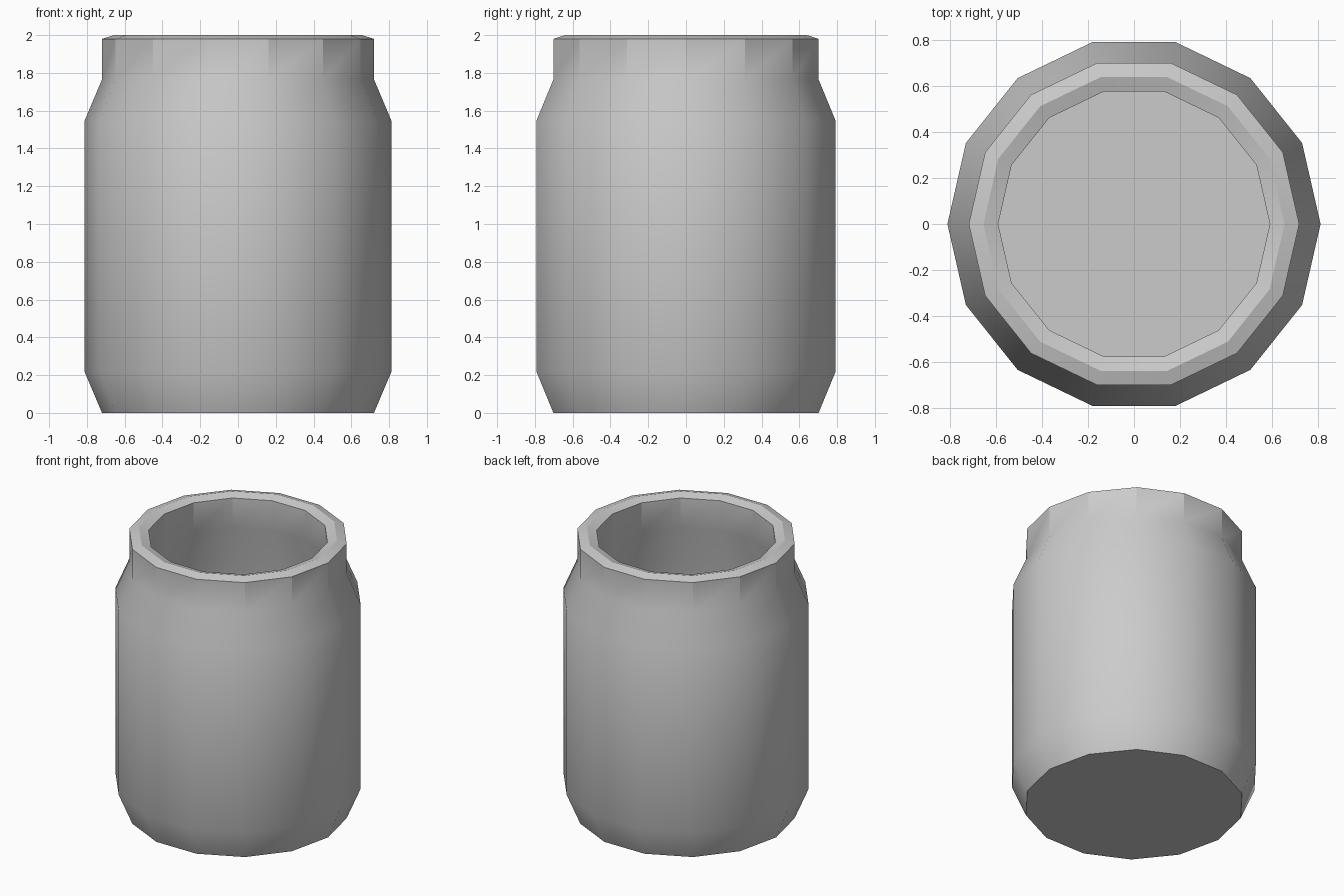
import bpy, bmesh, math

if "Cube" in bpy.data.objects:
    bpy.data.objects.remove(bpy.data.objects["Cube"])

SIDES = 14

# Jar profile (radius, z): outside from base to rim, then down the inside to the floor
PROFILE = [
    (0.72, 0.0), (0.813, 0.22), (0.813, 1.545), (0.72, 1.765), (0.72, 1.98),
    (0.656, 2.0),
    (0.592, 1.98), (0.592, 1.765), (0.685, 1.53), (0.685, 0.24), (0.592, 0.12),
]


def ring(bm, radius, z):
    return [bm.verts.new((radius * math.cos(2 * math.pi * i / SIDES),
                          radius * math.sin(2 * math.pi * i / SIDES), z))
            for i in range(SIDES)]


bm = bmesh.new()
rings = [ring(bm, r, z) for r, z in PROFILE]

# Walls
for low, high in zip(rings, rings[1:]):
    for i in range(SIDES):
        j = (i + 1) % SIDES
        bm.faces.new((low[i], low[j], high[j], high[i]))

# Underside and inner floor
bm.faces.new(rings[0][::-1])
bm.faces.new(rings[-1])
bmesh.ops.recalc_face_normals(bm, faces=bm.faces[:])

mesh = bpy.data.meshes.new("jar")
bm.to_mesh(mesh)
bm.free()
jar = bpy.data.objects.new("jar", mesh)
bpy.context.collection.objects.link(jar)

# Soft shoulders, crisp vertical facets
bpy.context.view_layer.objects.active = jar
jar.select_set(True)
bpy.ops.object.shade_smooth_by_angle(angle=math.radians(24.5))
